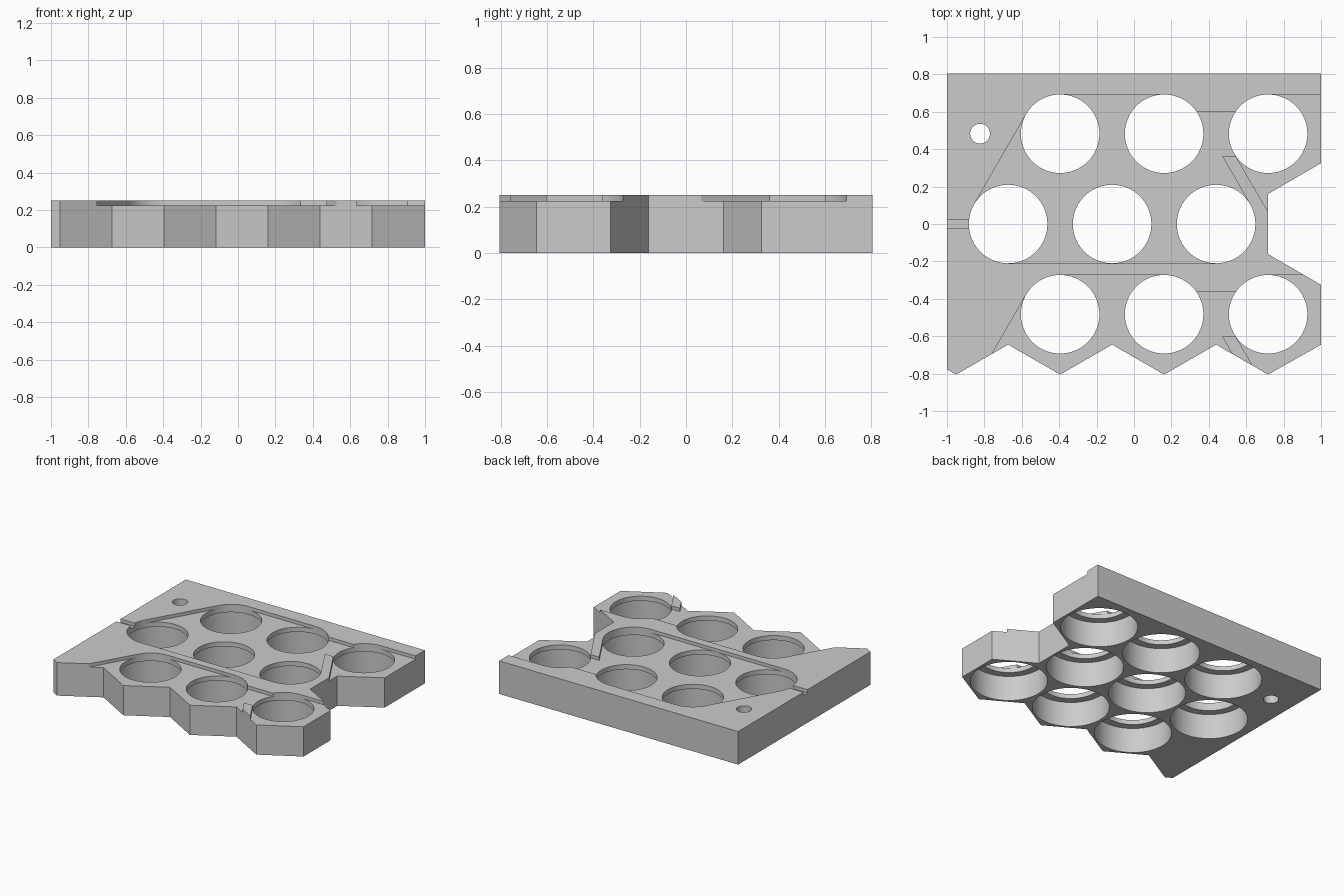
import bpy, bmesh
from math import cos, sin, pi

if "Cube" in bpy.data.objects:
    bpy.data.objects.remove(bpy.data.objects["Cube"])

TOP, FLOOR, LIP = 0.25, 0.225, 0.19      # plate top, recess floor, underside of hole lip
R_HOLE, R_POCKET = 0.21, 0.265
ROW, HALF = 0.4825, 0.278                # row spacing, half the cell pitch
COLS = [-0.395, 0.161, 0.717]            # outer row columns; the middle row shifts left

grey = bpy.data.materials.new("light_grey")
grey.use_nodes = True
grey.diffuse_color = (0.6, 0.6, 0.6, 1)
grey.node_tree.nodes["Principled BSDF"].inputs["Base Color"].default_value = (0.6, 0.6, 0.6, 1)


def ring(x, y, r, n=64):
    return [(x + r * cos(2 * pi * i / n), y + r * sin(2 * pi * i / n)) for i in range(n)]


def prism(name, outline, z0, z1):
    """Extrude a 2D outline between two heights."""
    bm = bmesh.new()
    face = bm.faces.new([bm.verts.new((x, y, z0)) for x, y in outline])
    up = bmesh.ops.extrude_face_region(bm, geom=[face])["geom"]
    bmesh.ops.translate(bm, vec=(0, 0, z1 - z0),
                        verts=[v for v in up if isinstance(v, bmesh.types.BMVert)])
    bmesh.ops.recalc_face_normals(bm, faces=bm.faces)
    mesh = bpy.data.meshes.new(name)
    bm.to_mesh(mesh)
    bm.free()
    ob = bpy.data.objects.new(name, mesh)
    bpy.context.collection.objects.link(ob)
    return ob


def hull(points):
    """Convex outline around 2D points."""
    pts = sorted(set((round(x, 5), round(y, 5)) for x, y in points))

    def chain(seq):
        out = []
        for p in seq:
            while len(out) > 1 and ((out[-1][0] - out[-2][0]) * (p[1] - out[-2][1])
                                    - (out[-1][1] - out[-2][1]) * (p[0] - out[-2][0])) <= 1e-6:
                out.pop()
            out.append(p)
        return out[:-1]
    return chain(pts) + chain(pts[::-1])


# Plate with hexagonal edge along the front and a notch on one side
outline = [(-1, 0.805), (1, 0.805), (1, 0.325), (0.717, 0.161), (0.717, -0.161), (1, -0.325),
           (1, -0.645)]
outline += [(COLS[2] - i * HALF, -0.645 if i % 2 else -0.805) for i in range(7)]
outline += [(-1, -0.777)]
plate = prism("cell_holder_plate", outline, 0, TOP)
plate.data.materials.append(grey)
bpy.context.view_layer.objects.active = plate


def cut(shape, z0, z1):
    cutter = prism("cutter", shape, z0, z1)
    cutter.hide_render = True
    mod = plate.modifiers.new("cut", "BOOLEAN")
    mod.operation, mod.solver, mod.object = "DIFFERENCE", "EXACT", cutter
    bpy.ops.object.modifier_apply(modifier=mod.name)
    bpy.data.objects.remove(cutter)


# Shallow connector recesses, the same shape repeated two rows further forward
for dy in (0, -2 * ROW):
    y = ROW + dy
    corners = [(COLS[0], y), (COLS[1], y), (COLS[0] - HALF, dy), (COLS[2] - HALF, dy)]
    cut(hull([p for c in corners for p in ring(*c, R_HOLE)]), FLOOR, 0.3)
    cut([(COLS[1], y - 0.12), (COLS[2], y - 0.12), (COLS[2], y + 0.12), (COLS[1], y + 0.12)],
        FLOOR, 0.3)
    end = [(1.1, y + R_HOLE), (1.1, dy + 0.065), (COLS[2], dy + 0.065)]
    cut(hull(ring(COLS[2], y, R_HOLE) + end), FLOOR, 0.3)

# Wire slot and mounting hole
cut([(-1.1, -0.025), (-0.8, -0.025), (-0.8, 0.025), (-1.1, 0.025)], FLOOR, 0.3)
cut(ring(-0.823, 0.483, 0.053, 32), -0.1, 0.4)

# Cell holes: wide pocket from below, narrower opening above
for row in (-1, 0, 1):
    for col in COLS:
        x = col if row else col - HALF
        cut(ring(x, row * ROW, R_POCKET), -0.1, LIP)
        cut(ring(x, row * ROW, R_HOLE), 0.1, 0.4)

bpy.ops.object.select_all(action="DESELECT")
plate.select_set(True)
bpy.ops.object.shade_smooth_by_angle(angle=0.5)
